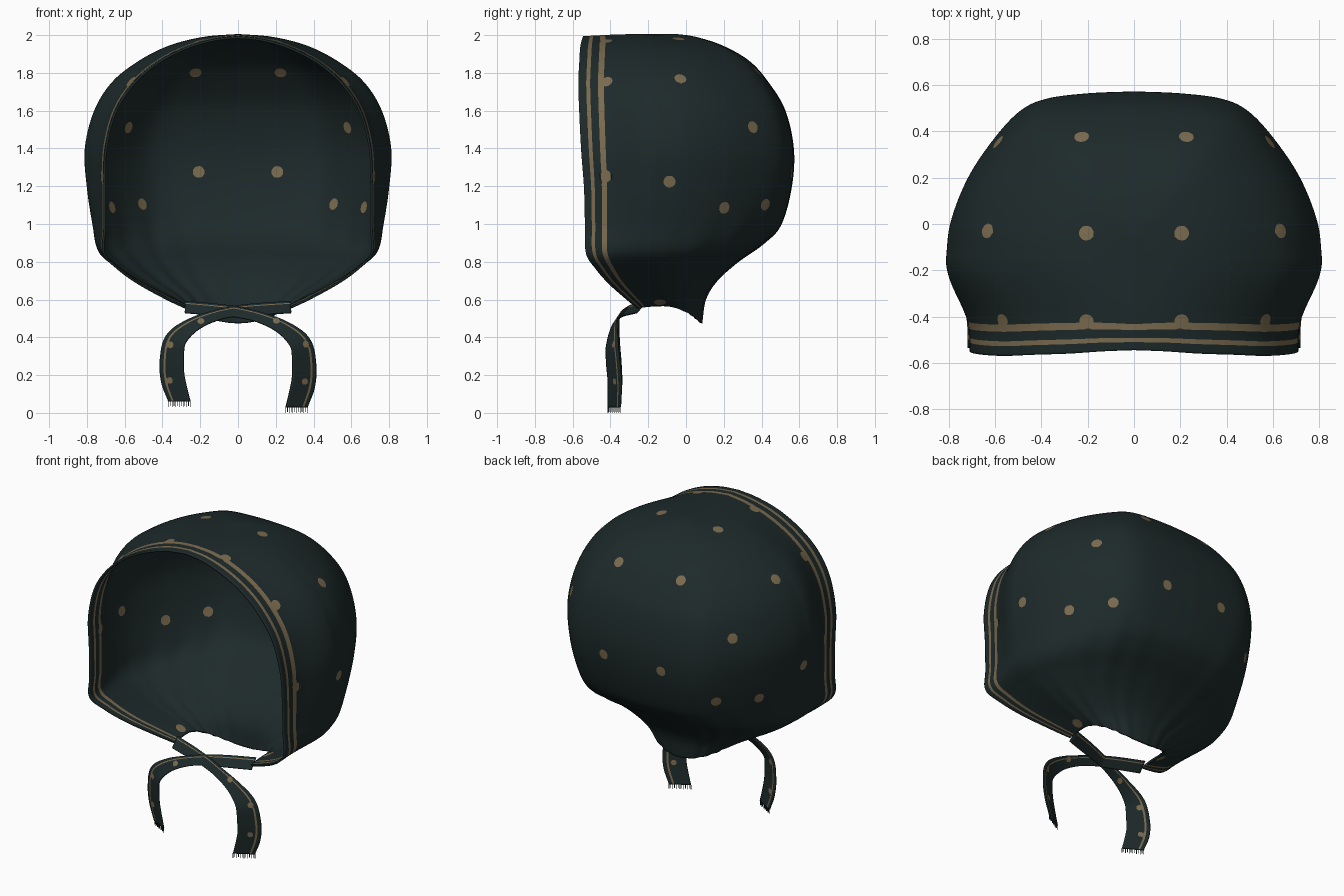
import bpy
import bmesh
from math import sin, cos, pi
from mathutils import Vector
from mathutils.kdtree import KDTree

if "Cube" in bpy.data.objects:
    bpy.data.objects.remove(bpy.data.objects["Cube"])


def material(name, colour):
    mat = bpy.data.materials.new(name)
    mat.use_nodes = True
    mat.diffuse_color = (*colour, 1)
    bsdf = mat.node_tree.nodes["Principled BSDF"]
    bsdf.inputs["Base Color"].default_value = (*colour, 1)
    bsdf.inputs["Roughness"].default_value = 0.9
    return mat


CLOTH = material("dark_teal_cloth", (0.0125, 0.0225, 0.0228))
TAN = material("tan_print", (0.198, 0.148, 0.079))


def smooth_keys(keys, steps):
    """Catmull-Rom interpolation of equal-length tuples."""
    keys = [Vector(k) for k in keys]
    out = []
    for i in range(len(keys) - 1):
        b, c = keys[i], keys[i + 1]
        a = keys[i - 1] if i else b * 2 - c
        d = keys[i + 2] if i + 2 < len(keys) else c * 2 - b
        for k in range(steps):
            t = k / steps
            out.append(b + (c - a) * (t / 2)
                       + (a * 2 - b * 5 + c * 4 - d) * (t * t / 2)
                       + (b * 3 - a - c * 3 + d) * (t ** 3 / 2))
    return out + [keys[-1]]


def print_dot(bm, tree, dot, radius):
    """Colour the faces around a point and round off their outline."""
    centre = tree.find(dot)[0]
    found = tree.find_range(centre, radius * 0.95)
    chosen = {bm.faces[index] for _, index, _ in found}
    for vert in {v for f in chosen for v in f.verts}:
        if any(f not in chosen for f in vert.link_faces):
            vert.co = centre + (vert.co - centre).normalized() * radius
    for face in chosen:
        face.material_index = 1


def cloth_object(name, rows, stripes, dots, radius, thickness, mirror=False):
    """Grid of points as printed cloth: stripes by column, dots by distance."""
    bm = bmesh.new()
    grid = [[bm.verts.new(p) for p in row] for row in rows]
    for low, high in zip(grid, grid[1:]):
        for j in range(len(low) - 1):
            face = bm.faces.new((low[j], high[j], high[j + 1], low[j + 1]))
            face.material_index = int(j in stripes)
            face.smooth = True
    bm.faces.index_update()
    bm.faces.ensure_lookup_table()
    tree = KDTree(len(bm.faces))
    for f in bm.faces:
        tree.insert(f.calc_center_median(), f.index)
    tree.balance()
    for dot in dots:
        print_dot(bm, tree, dot, radius)
    bmesh.ops.remove_doubles(bm, verts=bm.verts, dist=0.00005)
    mesh = bpy.data.meshes.new(name)
    bm.to_mesh(mesh)
    bm.free()
    mesh.materials.append(CLOTH)
    mesh.materials.append(TAN)
    obj = bpy.data.objects.new(name, mesh)
    bpy.context.collection.objects.link(obj)
    if mirror:
        mod = obj.modifiers.new("mirror", "MIRROR")
        mod.use_clip = True
        mod.merge_threshold = 0.0005
    mod = obj.modifiers.new("thickness", "SOLIDIFY")
    mod.thickness = thickness
    mod.offset = 0


# Bonnet sections, neck to crown:
# side z, back z, side half-width, rim half-width, side y, rim y, back y
SECTIONS = [
    (.57, .475, .28, .28, -.12, -.26, .08),
    (.62, .60, .38, .385, -.14, -.32, .10),
    (.70, .70, .53, .53, -.17, -.41, .16),
    (.78, .80, .65, .64, -.18, -.48, .27),
    (.86, .90, .735, .71, -.18, -.53, .41),
    (1.0, 1.0, .765, .705, -.17, -.535, .50),
    (1.2, 1.2, .795, .705, -.16, -.54, .555),
    (1.4, 1.4, .805, .70, -.15, -.555, .565),
    (1.6, 1.6, .755, .65, -.15, -.565, .52),
    (1.75, 1.75, .66, .555, -.15, -.57, .43),
    (1.86, 1.86, .52, .43, -.15, -.565, .33),
    (1.94, 1.94, .36, .28, -.15, -.56, .19),
    (1.985, 1.985, .18, .13, -.17, -.55, .05),
    (2.0, 2.0, 0, 0, -.2, -.545, -.05),
]
# Back half of a section as fractions: flat back, rounded corner, sloping side
OUTLINE = [(0, 1), (.25, .988), (.47, .955), (.61, .88), (.75, .71),
           (.885, .48), (.975, .22), (1, 0)]
STEPS, FRONT = 12, 40

outline = smooth_keys(OUTLINE, STEPS)
ARC = len(outline) - 1
rows = []
for i, (zs, zb, wide, rim, ym, yf, back) in enumerate(smooth_keys(SECTIONS, STEPS)):
    low = max(0, 1 - i / (6 * STEPS))         # 1 at the neck, 0 higher up
    row = []
    for j in range(ARC):                      # back centre round to the side
        a = j / ARC * pi / 2
        fold = 1 + 0.018 * low * sin(22 * a) * sin(2 * a)
        shape = outline[j].lerp(Vector((sin(a), cos(a))), low) * fold
        row.append((wide * shape.x, ym + (back - ym) * shape.y,
                    zs + (zb - zs) * cos(a) ** 2))
    for j in range(FRONT + 1):                # side forward to the rim
        s = j / FRONT
        pinch = sin(pi / 2 * min(1, s * 1.2)) ** 2
        row.append((wide - (wide - rim) * pinch,
                    ym - (ym - yf) * s, zs - 0.012 * s * s))
    rows.append(row)

# Two bands that follow the rim, counted in columns back from the edge
last = ARC + FRONT
bands = {last - k for k in (5, 6, 11, 12, 13)}

DOTS = [
    (.21, -.04, 1.98), (.22, .365, 1.8), (.64, -.03, 1.77), (.58, .34, 1.51),
    (.21, .55, 1.28), (.5, .41, 1.1), (.8, -.09, 1.23), (.68, .2, 1.09),
    (.3, -.14, .64), (.2, -.42, 1.97), (.59, -.43, 1.77), (.74, -.425, 1.25),
]
cloth_object("bonnet_shell", rows, bands, DOTS, 0.032, 0.012, mirror=True)

# Tie centre line: x, y, z, width
TIE = [
    (.28, -.235, .56, .06), (.12, -.28, .55, .06), (0, -.315, .54, .055),
    (-.12, -.35, .515, .055), (-.24, -.375, .465, .075), (-.33, -.385, .385, .11),
    (-.35, -.38, .28, .125), (-.345, -.375, .18, .125), (-.31, -.38, .06, .12),
]
COLS = 12


def tie(name, side, y_shift, drop):
    """Ribbon crossing the throat and hanging on one side, with a fringe."""
    path = smooth_keys(TIE, 12)
    rows = []
    for i, p in enumerate(path):
        step = path[min(i + 1, len(path) - 1)] - path[max(i - 1, 0)]
        along = Vector((step[0], 0, step[2])).normalized()
        fall = i / (len(path) - 1)
        tilt = 0.55 if fall > 0.5 else 0.9 - 0.7 * fall
        across = Vector((along.z, tilt, -along.x)) * p[3]
        if fall > 0.9:                        # level the cut end
            across.z *= (1 - fall) / 0.1
        mid = Vector((p[0], p[1] + y_shift * (1 - fall), p[2] - drop * fall))
        row = [mid + across * (0.5 - j / COLS) for j in range(COLS + 1)]
        rows.append([(side * v.x, v.y, v.z) for v in row])
    dots = [(side * -.36, -.39, .36), (side * -.36, -.38, .17),
            (side * -.2, -.38, .49)]
    cloth_object(name, rows, {2}, dots, 0.018, 0.008)

    # Fringe threads along the cut end
    bm = bmesh.new()
    for j, end in enumerate(rows[-1]):
        length = 0.024 if j % 2 else 0.03
        made = bmesh.ops.create_cube(bm, size=1)
        for v in made["verts"]:
            v.co = Vector((v.co.x * 0.003, v.co.y * 0.003, (v.co.z - 0.5) * length))
            v.co += Vector(end)
    mesh = bpy.data.meshes.new(name + "_fringe")
    bm.to_mesh(mesh)
    bm.free()
    mesh.materials.append(CLOTH)
    bpy.context.collection.objects.link(bpy.data.objects.new(name + "_fringe", mesh))


tie("right_tie", 1, 0.0, 0.0)
tie("left_tie", -1, -0.02, 0.03)
